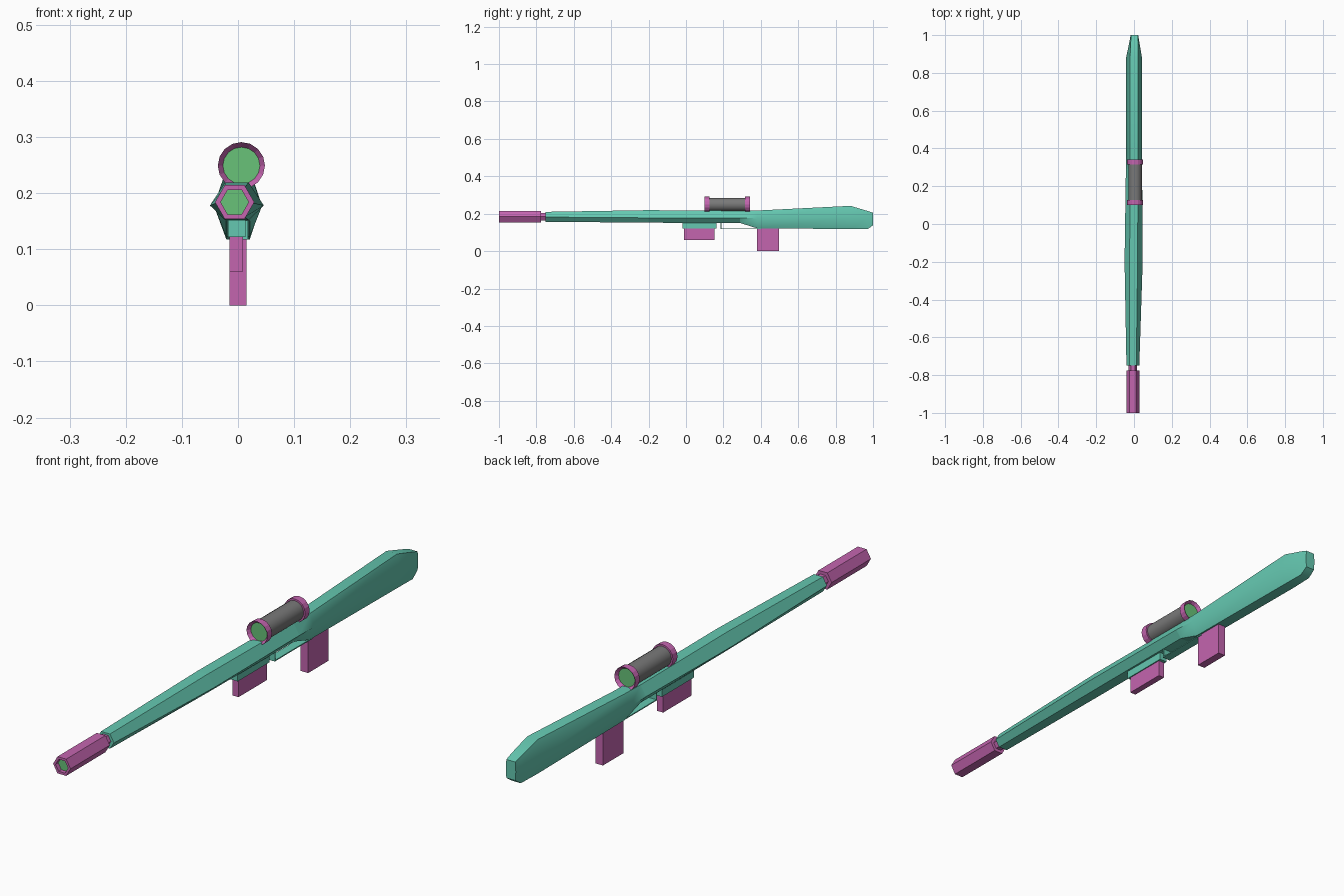
import bpy, bmesh, math
from mathutils import Vector

if "Cube" in bpy.data.objects:
    bpy.data.objects.remove(bpy.data.objects["Cube"])


def material(name, rgb):
    m = bpy.data.materials.new(name)
    m.use_nodes = True
    m.diffuse_color = (*rgb, 1)
    m.node_tree.nodes["Principled BSDF"].inputs["Base Color"].default_value = (*rgb, 1)
    return m


TEAL = material("teal", (0.13, 0.58, 0.44))
PINK = material("pink", (0.55, 0.13, 0.43))
GREEN = material("green", (0.14, 0.54, 0.19))
GREY = material("grey", (0.19, 0.19, 0.19))


def finish(name, bm, mats, smooth=None):
    bmesh.ops.recalc_face_normals(bm, faces=bm.faces)
    me = bpy.data.meshes.new(name)
    bm.to_mesh(me)
    bm.free()
    for m in mats:
        me.materials.append(m)
    if smooth:
        me.shade_smooth()
        me.set_sharp_from_angle(angle=math.radians(smooth))
    ob = bpy.data.objects.new(name, me)
    bpy.context.scene.collection.objects.link(ob)
    return ob


def loft(name, rings, mats, smooth=None, end_mats=(0, 0)):
    """Skin a row of equal rings and cap both ends."""
    bm = bmesh.new()
    loops = [[bm.verts.new(p) for p in r] for r in rings]
    n = len(loops[0])
    for a, b in zip(loops, loops[1:]):
        for i in range(n):
            j = (i + 1) % n
            bm.faces.new((a[i], a[j], b[j], b[i]))
    for loop, k in zip((loops[0], loops[-1]), end_mats):
        bm.faces.new(loop).material_index = k
    return finish(name, bm, mats, smooth)


def circle(r, y, n, cx, cz):
    return [Vector((cx + r * math.cos(2 * math.pi * i / n), y,
                    cz + r * math.sin(2 * math.pi * i / n))) for i in range(n)]


def turned(name, profile, n, centre, mats, smooth=None, end_mats=(0, 0)):
    return loft(name, [circle(r, y, n, *centre) for r, y in profile], mats, smooth, end_mats)


def box(name, xs, ys, zs, mat):
    rings = [[(xs[0], y, zs[0]), (xs[1], y, zs[0]), (xs[1], y, zs[1]), (xs[0], y, zs[1])]
             for y in ys]
    return loft(name, rings, [mat])


def body_ring(y, cx, w_flat, w_mid, top, mid, bottom):
    return [(cx + w_mid, y, mid), (cx + w_flat, y, top), (cx - w_flat, y, top),
            (cx - w_mid, y, mid), (cx - w_flat, y, bottom), (cx + w_flat, y, bottom)]


# Six-sided barrel body and stock share the section where they meet
joint = (0.29, 0, 0.021, 0.043, 0.215, 0.178, 0.15)
barrel = [(-0.75, -0.006, 0.018, 0.034, 0.21, 0.182, 0.157),
          (-0.2, -0.002, 0.021, 0.048, 0.219, 0.178, 0.152), joint]
stock = [joint,
         (0.38, 0, 0.021, 0.042, 0.217, 0.175, 0.122),
         (0.88, 0, 0.021, 0.042, 0.242, 0.18, 0.118),
         (0.97, 0.002, 0.019, 0.025, 0.215, 0.175, 0.117),
         (1.0, 0.002, 0.018, 0.02, 0.205, 0.17, 0.138)]
loft("barrel_body", [body_ring(*s) for s in barrel], [TEAL])
loft("stock", [body_ring(*s) for s in stock], [TEAL], smooth=50)

# Hexagonal muzzle with a recessed bore, and its neck
muzzle_centre = (-0.006, 0.184)
turned("muzzle", [(0.025, -0.985), (0.025, -1), (0.035, -1), (0.035, -0.775), (0.022, -0.775),
                  (0.022, -0.745)], 6, muzzle_centre, [PINK, GREEN], end_mats=(1, 0))

# Scope tube with a flared ring and a lens at each end
scope_centre = (0.006, 0.249)
turned("scope_tube", [(0.036, 0.12), (0.036, 0.32)], 16, scope_centre, [GREY], smooth=40)
for name, end, s in (("front", 0.1, 1), ("rear", 0.342, -1)):
    turned(name + "_scope_ring",
           [(0.033, end + s * 0.012), (0.042, end), (0.042, end + s * 0.026),
            (0.035, end + s * 0.026)],
           16, scope_centre, [PINK, GREEN], end_mats=(1, 0))

# Magazine, its housing, and the grip
box("magazine_housing", (-0.018, 0.013), (-0.02, 0.163), (0.122, 0.158), TEAL)
box("magazine", (-0.015, 0.009), (-0.01, 0.152), (0.06, 0.125), PINK)
box("grip", (-0.015, 0.015), (0.38, 0.497), (0, 0.13), PINK)

# Trigger guard
box("trigger_guard_bar", (-0.014, 0.018), (0.185, 0.4), (0.117, 0.121), TEAL)
box("trigger_guard_post", (-0.014, 0.018), (0.185, 0.19), (0.117, 0.155), TEAL)
